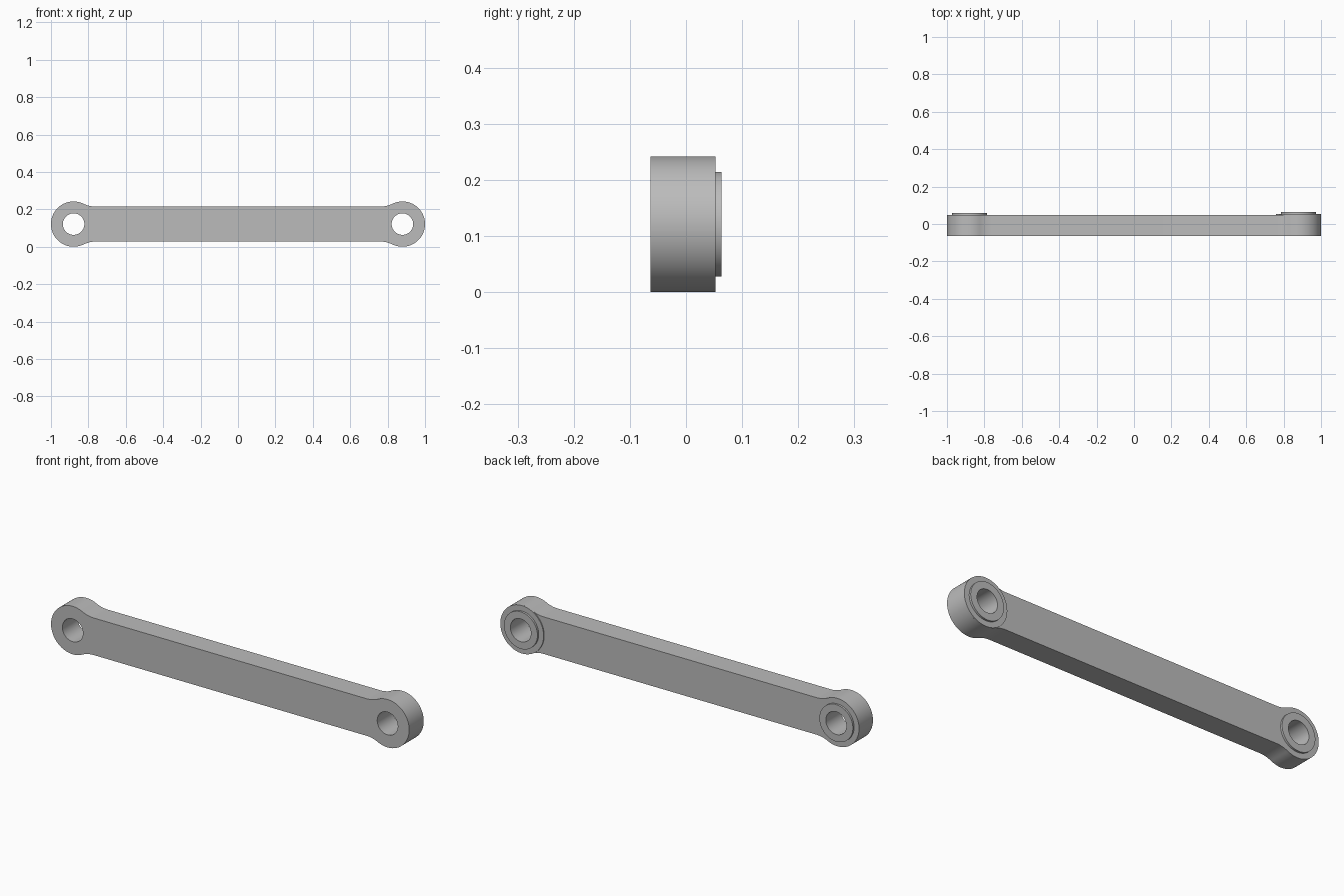
import bpy, bmesh
from math import sin, cos, pi, sqrt, atan2
from mathutils import Matrix

cube = bpy.data.objects.get("Cube")
if cube:
    bpy.data.objects.remove(cube, do_unlink=True)

EYE_X, EYE_Z = 0.879, 0.121      # pin hole centres
EYE_R, HOLE_R, BOSS_R = 0.121, 0.0575, 0.0935
BAR_H, FILLET = 0.0935, 0.145    # bar half height, neck fillet radius
FRONT, BACK = -0.063, 0.048

grey = bpy.data.materials.new("grey metal")
grey.use_nodes = True
grey.diffuse_color = (0.5, 0.5, 0.5, 1)
grey.node_tree.nodes["Principled BSDF"].inputs["Base Color"].default_value = (0.5, 0.5, 0.5, 1)


def arc(cx, cz, r, a0, a1, n):
    return [(cx + r * cos(a0 + (a1 - a0) * i / n), cz + r * sin(a0 + (a1 - a0) * i / n))
            for i in range(n + 1)]


def circle(cx, r):
    return arc(cx, 0, r, 0, 2 * pi, 64)[:-1]


def plate(name, loops, y0, y1):
    """Extrude filled loops (the inner ones become holes) from y0 to y1."""
    curve = bpy.data.curves.new(name, 'CURVE')
    curve.dimensions, curve.fill_mode = '2D', 'BOTH'
    curve.extrude = (y1 - y0) / 2
    for loop in loops:
        spline = curve.splines.new('POLY')
        spline.points.add(len(loop) - 1)
        for point, (x, z) in zip(spline.points, loop):
            point.co = (x, z, 0, 1)
        spline.use_cyclic_u = True
    temp = bpy.data.objects.new(name + " curve", curve)
    bpy.context.collection.objects.link(temp)
    bpy.context.view_layer.update()
    mesh = bpy.data.meshes.new_from_object(temp.evaluated_get(bpy.context.evaluated_depsgraph_get()))
    bpy.data.objects.remove(temp, do_unlink=True)

    # stand the profile upright and weld caps to walls
    bm = bmesh.new()
    bm.from_mesh(mesh)
    bm.transform(Matrix.Translation((0, (y0 + y1) / 2, EYE_Z)) @ Matrix.Rotation(pi / 2, 4, 'X'))
    bmesh.ops.remove_doubles(bm, verts=bm.verts, dist=1e-5)
    bmesh.ops.recalc_face_normals(bm, faces=bm.faces)
    bm.to_mesh(mesh)
    bm.free()
    mesh.name = name
    mesh.materials.clear()
    mesh.materials.append(grey)
    obj = bpy.data.objects.new(name, mesh)
    bpy.context.collection.objects.link(obj)
    bpy.ops.object.select_all(action='DESELECT')
    obj.select_set(True)
    bpy.context.view_layer.objects.active = obj
    bpy.ops.object.shade_smooth_by_angle(angle=pi / 6)
    return obj


# Outline of the link: round eyes blended into a straight bar
rise = BAR_H + FILLET
reach = sqrt((EYE_R + FILLET) ** 2 - rise ** 2)
touch = atan2(rise, -reach)      # where the fillet meets the eye
upper = arc(EYE_X, 0, EYE_R, 0, touch, 32)
upper += arc(EYE_X - reach, rise, FILLET, touch - pi, -pi / 2, 12)[1:]
upper += [(-x, z) for x, z in reversed(upper)]
outline = upper + [(x, -z) for x, z in reversed(upper)][1:-1]

plate("link_body", [outline, circle(EYE_X, HOLE_R), circle(-EYE_X, HOLE_R)], FRONT, BACK)

# Raised eye face on the left end, and a boss ring on both ends
plate("left_eye_face", [circle(EYE_X, EYE_R), circle(EYE_X, HOLE_R)], BACK, 0.053)
for name, x, y0 in (("left_boss", EYE_X, 0.053), ("right_boss", -EYE_X, BACK)):
    plate(name, [circle(x, BOSS_R), circle(x, HOLE_R)], y0, y0 + 0.01)
